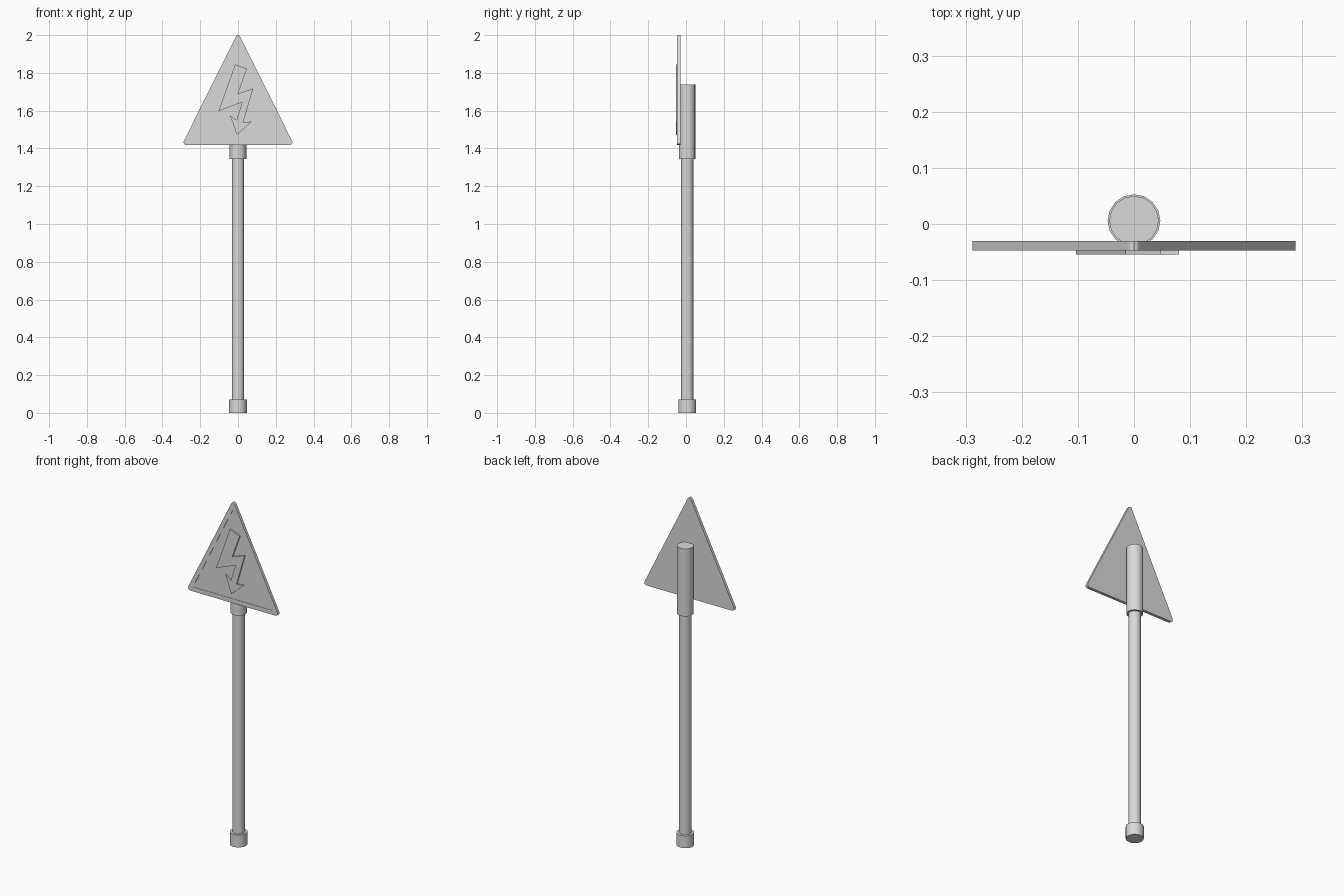
import bpy
import bmesh
import math

cube = bpy.data.objects.get("Cube")
if cube:
    bpy.data.objects.remove(cube, do_unlink=True)

# One plain grey for the whole sign
GREY = (0.7, 0.7, 0.7, 1.0)
grey = bpy.data.materials.new("plain grey")
grey.use_nodes = True
grey.diffuse_color = GREY
grey.node_tree.nodes["Principled BSDF"].inputs["Base Color"].default_value = GREY

POST_Y = 0.006


def activate(ob):
    bpy.ops.object.select_all(action='DESELECT')
    ob.select_set(True)
    bpy.context.view_layer.objects.active = ob


def prism(name, outline, front, back, rounding=0.0):
    """Upright plate: an x-z outline, corners rounded, extruded along y."""
    bm = bmesh.new()
    bm.faces.new([bm.verts.new((x, front, z)) for x, z in outline])
    if rounding:
        bmesh.ops.bevel(bm, geom=bm.verts[:], offset=rounding, segments=4,
                        profile=0.5, affect='VERTICES')
    out = bmesh.ops.extrude_face_region(bm, geom=bm.faces[:])
    moved = [v for v in out["geom"] if isinstance(v, bmesh.types.BMVert)]
    bmesh.ops.translate(bm, verts=moved, vec=(0, back - front, 0))
    bmesh.ops.recalc_face_normals(bm, faces=bm.faces[:])
    mesh = bpy.data.meshes.new(name)
    bm.to_mesh(mesh)
    bm.free()
    ob = bpy.data.objects.new(name, mesh)
    bpy.context.collection.objects.link(ob)
    mesh.materials.append(grey)
    return ob


def tube(name, radius, bottom, top):
    bpy.ops.mesh.primitive_cylinder_add(
        vertices=16, radius=radius, depth=top - bottom,
        location=(0, POST_Y, (bottom + top) / 2))
    ob = bpy.context.object
    ob.name = name
    ob.data.materials.append(grey)
    bpy.ops.object.shade_smooth_by_angle(angle=math.radians(40))
    return ob


# Post with its foot collar and the sleeve that holds the plate
tube("post", 0.033, 0.02, 1.4)
tube("foot_collar", 0.047, 0.0, 0.072)
tube("plate_sleeve", 0.044, 1.345, 1.738)

# Triangular plate with a shallow sunken panel
plate = prism("sign_plate", [(-0.297, 1.418), (0.297, 1.418), (0, 2.015)],
              -0.047, -0.03, rounding=0.025)
cutter = prism("panel_cutter", [(-0.257, 1.443), (0.257, 1.443), (0, 1.96)],
               -0.06, -0.045)
cutter.hide_render = True
cut = plate.modifiers.new("panel", 'BOOLEAN')
cut.operation = 'DIFFERENCE'
cut.solver = 'EXACT'
cut.object = cutter
activate(plate)
bpy.ops.object.modifier_apply(modifier=cut.name)
bpy.data.objects.remove(cutter, do_unlink=True)

# Raised lightning arrow
bolt = [(-0.015, 1.845), (0.048, 1.822), (0.0, 1.69), (0.08, 1.717),
        (0.027, 1.537), (0.074, 1.543), (-0.005, 1.472), (-0.043, 1.575),
        (-0.008, 1.55), (0.022, 1.645), (-0.103, 1.598)]
prism("lightning_arrow", bolt, -0.054, -0.042)
